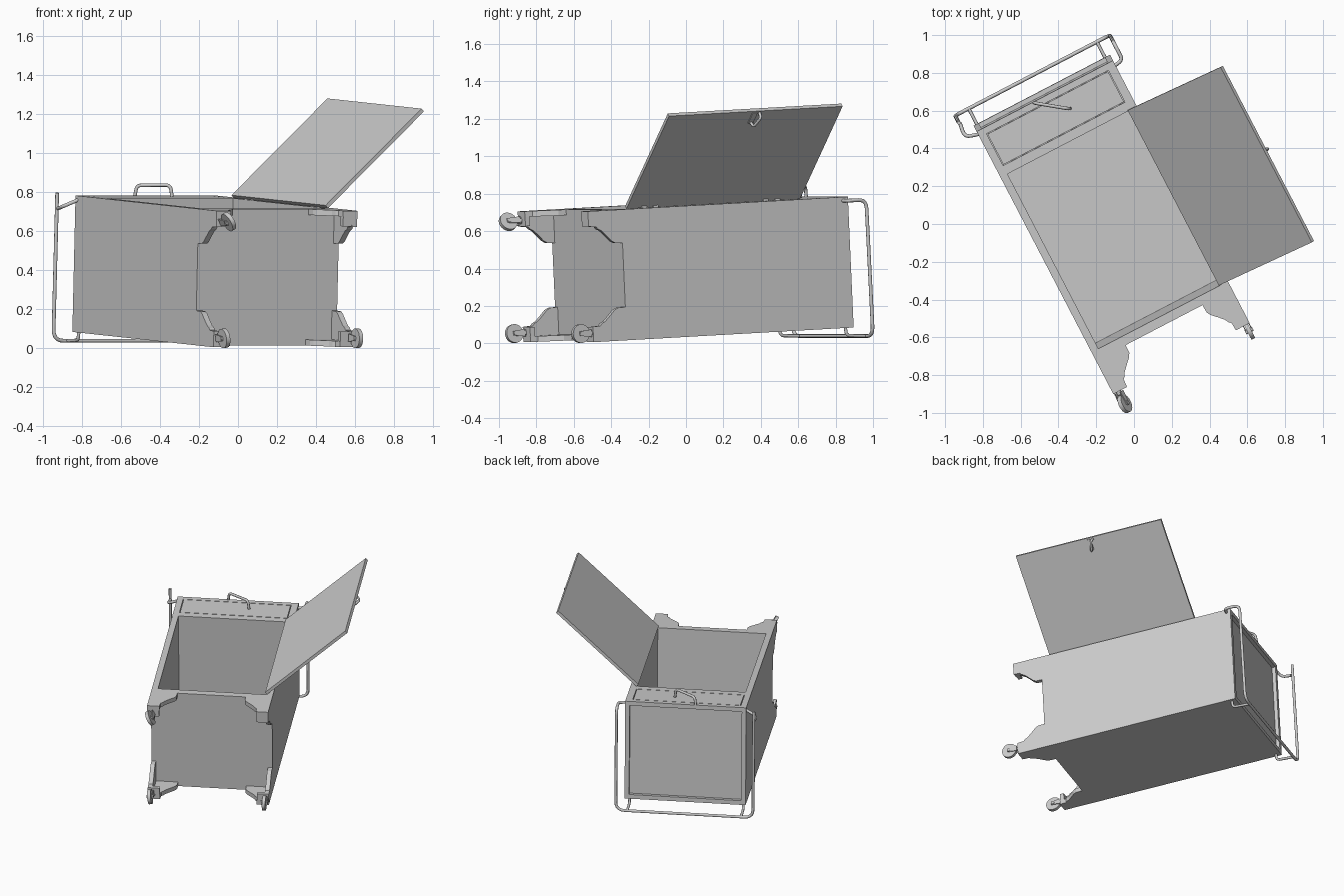
import bpy, bmesh, math
from mathutils import Matrix, Vector

if "Cube" in bpy.data.objects:
    bpy.data.objects.remove(bpy.data.objects["Cube"])

# Cabinet frame: a = width, b = length (cabinet's own "up"), c = depth; it lies on its back
ang, tilt = math.radians(27.5), 0.05
W = Vector((math.cos(ang), math.sin(ang), 0))
U = Vector((-math.sin(ang) * math.cos(tilt), math.cos(ang) * math.cos(tilt), math.sin(tilt)))
N = W.cross(U)
M = Matrix((W, U, N)).transposed().to_4x4()
M.translation = (0, 0, 0.042)

L, R = -0.513, 0.301          # cabinet sides
BOT, TOP, D = -0.514, 0.855, 0.70
OL, OR, OB, OT = -0.472, 0.255, -0.464, 0.58   # door opening


def add_mesh(name, bm, local=Matrix()):
    bmesh.ops.recalc_face_normals(bm, faces=bm.faces)
    me = bpy.data.meshes.new(name)
    bm.to_mesh(me)
    bm.free()
    ob = bpy.data.objects.new(name, me)
    ob.matrix_world = M @ local
    bpy.context.collection.objects.link(ob)
    return ob


def box(name, lo, hi, local=Matrix()):
    lo, hi = Vector(lo), Vector(hi)
    bm = bmesh.new()
    bmesh.ops.create_cube(bm, size=1)
    for v in bm.verts:
        v.co = (lo + hi) / 2 + Vector(x * s for x, s in zip(v.co, hi - lo))
    return add_mesh(name, bm, local)


def prism(name, pts, extrude):
    bm = bmesh.new()
    f = bm.faces.new([bm.verts.new(p) for p in pts])
    r = bmesh.ops.extrude_face_region(bm, geom=[f])
    bmesh.ops.translate(bm, verts=[g for g in r['geom'] if isinstance(g, bmesh.types.BMVert)], vec=extrude)
    return add_mesh(name, bm)


def cylinder(name, center, axis, radius, depth, seg=24):
    bm = bmesh.new()
    bmesh.ops.create_cone(bm, cap_ends=True, segments=seg, radius1=radius, radius2=radius, depth=depth)
    rot = Vector(axis).to_track_quat('Z', 'Y').to_matrix().to_4x4()
    ob = add_mesh(name, bm, Matrix.Translation(center) @ rot)
    for p in ob.data.polygons:
        p.use_smooth = len(p.vertices) == 4
    return ob


def tube(name, pts, radius=0.01, bend=0.05, local=Matrix()):
    pts = [Vector(p) for p in pts]
    path = [pts[0]]
    for p, q, r in zip(pts, pts[1:], pts[2:]):       # round every corner
        k = min(bend, (p - q).length * 0.45, (r - q).length * 0.45)
        s, e = q + (p - q).normalized() * k, q + (r - q).normalized() * k
        path += [s * (1 - t) ** 2 + q * 2 * t * (1 - t) + e * t * t for t in (i / 5 for i in range(6))]
    path.append(pts[-1])
    cu = bpy.data.curves.new(name, 'CURVE')
    cu.dimensions = '3D'
    cu.bevel_depth, cu.bevel_resolution, cu.use_fill_caps = radius, 2, True
    sp = cu.splines.new('POLY')
    sp.points.add(len(path) - 1)
    for pt, co in zip(sp.points, path):
        pt.co = (*co, 1)
    ob = bpy.data.objects.new(name, cu)
    ob.matrix_world = M @ local
    bpy.context.collection.objects.link(ob)


# Cabinet shell
box("left_side", (L, BOT, 0), (OL, TOP - 0.025, D))
box("right_side", (OR, BOT, 0), (R, TOP - 0.025, D))
box("back_panel", (OL, BOT, 0), (OR, TOP - 0.025, 0.035))
box("floor_panel", (OL, BOT, 0.035), (OR, OB, D))
box("drawer_divider", (OL, OT, 0.035), (OR, 0.63, D))
box("drawer_body", (OL, 0.63, 0.035), (OR, 0.82, D - 0.012))
box("top_panel", (OL, 0.82, 0.035), (OR, TOP - 0.025, D))

# Raised rim around the cabinet top
rim = 0.03
for nm, a0, a1, c0, c1 in (("left", L, L + rim, 0, D), ("right", R - rim, R, 0, D),
                           ("back", L + rim, R - rim, 0, rim), ("front", L + rim, R - rim, D - rim, D)):
    box("top_rim_" + nm, (a0, TOP - 0.025, c0), (a1, TOP, c1))

# Drawer front with a thin gap, and its loose crooked handle
box("drawer_front", (OL + 0.004, 0.634, D - 0.03), (OR - 0.004, 0.816, D))
tube("drawer_handle", [(-0.172, 0.85, 0.70), (-0.165, 0.845, 0.753), (-0.025, 0.74, 0.76), (-0.018, 0.735, 0.70)],
     0.009, 0.03)

# Open door swung about its hinge edge
swing = Matrix.Translation((OR, 0, D + 0.008)) @ Matrix.Rotation(math.radians(-42.5), 4, 'Y')
box("door", (0, OB + 0.003, -0.01), (0.735, OT + 0.006, 0.01), swing)
box("door_handle_plate", (0.645, 0.045, -0.016), (0.725, 0.075, -0.01), swing)
tube("door_handle", [(0.65, 0.06, -0.01), (0.65, 0.065, -0.045), (0.72, 0.085, -0.045), (0.72, 0.09, -0.01)],
     0.008, 0.02, swing)
for b in (-0.325, 0.41):
    for d in (-0.035, 0.035):
        cylinder("hinge_knuckle", (OR + 0.012, b + d, D + 0.004), (0, 1, 0), 0.01, 0.03, 12)

# Bracket feet: a scalloped profile on both faces of each corner
prof = [(0, 0), (0.178, 0), (0.176, -0.045), (0.165, -0.065), (0.13, -0.10), (0.107, -0.125),
        (0.097, -0.145), (0.085, -0.155), (0.082, -0.2), (0, -0.2)]
t = 0.03
for sn, a, sa in (("left", L, 1), ("right", R, -1)):
    for fn, c, sc in (("back", 0, 1), ("front", D, -1)):
        prism(f"{sn}_{fn}_foot_face", [(a + sa * o, BOT + h, c) for o, h in prof], (0, 0, sc * t))
        prism(f"{sn}_{fn}_foot_side", [(a, BOT + h, c + sc * o) for o, h in prof], (sa * t, 0, 0))
        box(f"{sn}_{fn}_foot_block", (min(a, a + sa * 0.08), BOT - 0.198, min(c, c + sc * 0.08)),
            (max(a, a + sa * 0.08), BOT - 0.17, max(c, c + sc * 0.08)))

# Three casters (the front right one is missing)
for nm, a, b, c, turn in (("left_back", -0.488, -0.78, 0.049, 8), ("right_back", 0.280, -0.78, 0.049, 0),
                          ("left_front", -0.482, -0.79, 0.648, 28)):
    ax = Vector((math.cos(math.radians(turn)), 0, math.sin(math.radians(turn))))
    side = Vector((0, 1, 0)).cross(ax)
    cylinder(nm + "_caster_wheel", (a, b, c), ax, 0.05, 0.022, 32)
    cylinder(nm + "_caster_axle", (a, b, c), ax, 0.012, 0.044, 12)
    cylinder(nm + "_caster_stem", (a, -0.72, c), (0, 1, 0), 0.014, 0.03, 16)
    for s in (-1, 1):
        o = Vector((a, 0, c)) + ax * s * 0.014
        pts = [o + side * k + Vector((0, h, 0)) for k, h in
               ((-0.012, b - 0.012), (0.012, b - 0.012), (0.02, -0.722), (-0.02, -0.722))]
        prism(nm + "_caster_fork", pts, ax * s * 0.005)

# Bent guard rail around the cabinet top; its left end has snapped off
tube("guard_rail", [(-0.575, 0.94, 0.71), (-0.575, 0.945, -0.05), (0.348, 0.945, -0.05), (0.348, 0.94, 0.68),
                    (0.348, 0.835, 0.68), (0.295, 0.825, 0.68)], 0.01, 0.06)
tube("broken_rail_end", [(-0.571, 0.932, 0.63), (-0.583, 0.855, 0.645), (-0.505, 0.835, 0.68)], 0.01, 0.04)
for nm, a in (("left", -0.494), ("right", 0.271)):
    tube(nm + "_rail_post", [(a, 0.945, -0.05), (a, 0.825, -0.042), (a, 0.82, 0.01)], 0.009, 0.04)
